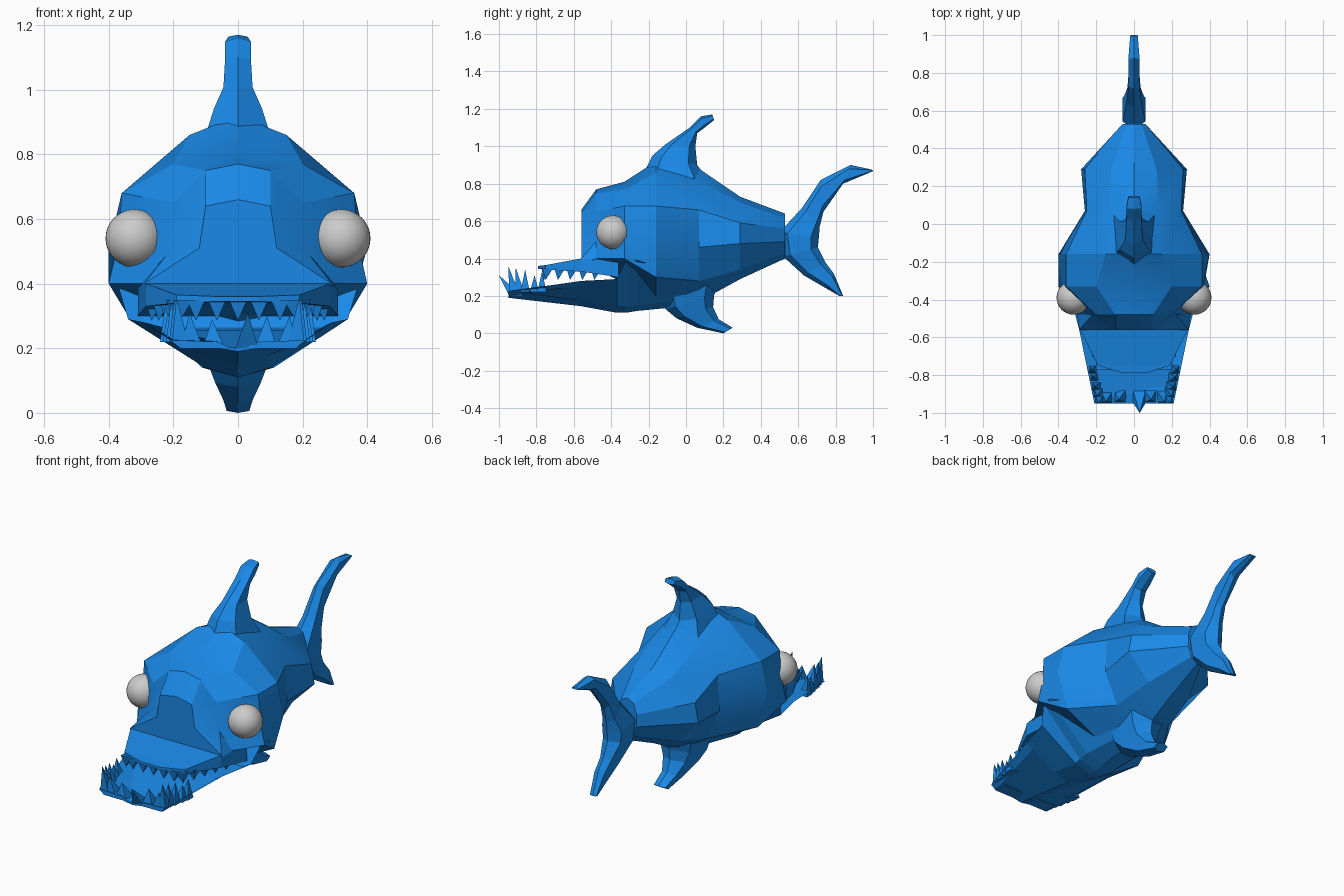
import bpy, bmesh, math
from mathutils import Vector

if "Cube" in bpy.data.objects:
    bpy.data.objects.remove(bpy.data.objects["Cube"])

blue = bpy.data.materials.new("blue_skin")
blue.diffuse_color = (0.01, 0.25, 0.8, 1)
blue.use_nodes = True
blue.node_tree.nodes["Principled BSDF"].inputs["Base Color"].default_value = blue.diffuse_color


def finish(name, bm):
    bmesh.ops.recalc_face_normals(bm, faces=bm.faces)
    me = bpy.data.meshes.new(name)
    bm.to_mesh(me)
    bm.free()
    me.materials.append(blue)
    ob = bpy.data.objects.new(name, me)
    bpy.context.collection.objects.link(ob)
    return ob


def loft(name, rings):
    bm = bmesh.new()
    vs = [[bm.verts.new(p) for p in r] for r in rings]
    n = len(vs[0])
    for a, b in zip(vs, vs[1:]):
        for i in range(n):
            j = (i + 1) % n
            bm.faces.new((a[i], a[j], b[j], b[i]))
    bm.faces.new(vs[0])
    bm.faces.new(vs[-1])
    return finish(name, bm)


def mirrored(y, half):
    """Closed ring from a right-hand half that starts and ends on x = 0."""
    return [(x, y, z) for x, z in half] + [(-x, y, z) for x, z in half[-2:0:-1]]


# Body: y, then half section from back ridge to belly
body_sections = [
    (-.56, [(0, .66), (.10, .64), (.12, .51), (.29, .40), (.27, .36), (0, .36)]),
    (-.48, [(0, .77), (.10, .75), (.20, .65), (.22, .49), (.30, .40), (0, .34)]),
    (-.33, [(0, .81), (.20, .77), (.36, .68), (.37, .53), (.40, .40), (0, .27)]),
    (-.16, [(0, .92), (.15, .86), (.36, .68), (.40, .51), (.34, .30), (0, .13)]),
    (.07, [(0, .88), (.13, .81), (.25, .66), (.26, .46), (.18, .28), (0, .17)]),
    (.29, [(0, .73), (.12, .70), (.26, .59), (.28, .48), (.14, .34), (0, .29)]),
    (.53, [(0, .64), (.04, .62), (.06, .56), (.06, .49), (.04, .43), (0, .40)]),
]
body = loft("body", [mirrored(y, h) for y, h in body_sections])
bpy.context.view_layer.objects.active = body
body.select_set(True)
bpy.ops.object.shade_smooth_by_angle(angle=math.radians(24))

# Lower jaw: y, half width, rim height, keel height
jaw_sections = [(-.95, .21, .225, .19), (-.56, .29, .28, .145), (-.37, .34, .29, .11),
                (-.32, .37, .39, .11), (-.26, .38, .39, .12), (.05, .18, .30, .15)]
loft("lower_jaw", [mirrored(y, [(0, zt - .025), (w * .85, zt - .025), (w, zt),
                                (w * .3, zb + .03), (0, zb)])
                   for y, w, zt, zb in jaw_sections])

# Upper lip: y, half width, top, underside
lip_sections = [(-.36, .31, .40, .30), (-.56, .285, .40, .33),
                (-.75, .19, .365, .34), (-.79, .06, .36, .345)]
loft("upper_lip", [mirrored(y, [(0, t), (w, t), (w, b), (0, b)])
                   for y, w, t, b in lip_sections])


# Fins: leading-edge point, trailing-edge point, half thickness
def fin(name, sections):
    rings = []
    for y0, z0, y1, z1, t in sections:
        a, b = Vector((0, y0, z0)), Vector((0, y1, z1))
        side = Vector((t, 0, 0))
        p, q = a.lerp(b, .2), a.lerp(b, .8)
        rings.append([a, p + side, q + side, b, q - side, p - side])
    loft(name, rings)


fin("dorsal_fin", [(-.24, .83, .12, .82, .11), (-.18, .95, .06, .90, .075),
                   (-.11, 1.01, .05, 1.0, .045), (.02, 1.10, .06, 1.07, .04),
                   (.08, 1.16, .10, 1.10, .04), (.14, 1.17, .15, 1.14, .03)])
fin("tail_fin", [(.995, .875, 1.0, .867, .02), (.88, .90, .84, .80, .03),
                 (.72, .82, .735, .65, .03), (.62, .67, .715, .57, .04),
                 (.50, .54, .71, .51, .06), (.52, .41, .705, .46, .055),
                 (.63, .31, .745, .38, .035), (.75, .24, .79, .32, .03),
                 (.82, .20, .84, .20, .02)])
fin("belly_fin", [(-.13, .20, .17, .27, .11), (-.11, .13, .15, .20, .09),
                  (-.05, .08, .145, .14, .07), (.06, .03, .175, .075, .045),
                  (.20, 0, .25, .03, .035)])

# Teeth: pyramids given by base centre, tip and base radius
teeth = bmesh.new()


def tooth(base, tip, r):
    b, t = Vector(base), Vector(tip)
    ring = [teeth.verts.new(b + Vector((dx * r, dy * r, 0)))
            for dx, dy in ((1, 1), (-1, 1), (-1, -1), (1, -1))]
    top = teeth.verts.new(t)
    teeth.faces.new(ring)
    for i in range(4):
        teeth.faces.new((ring[i], ring[(i + 1) % 4], top))


# front row, with one tooth leaning forward
for x, y, z in ((-.15, -.94, .31), (-.08, -.93, .29), (.03, -1.0, .31),
                (.09, -.93, .30), (.16, -.94, .30)):
    tooth((x * .95, -.91, .20), (x, y, z), .035)
for s in (-1, 1):
    # lower side rows
    for y, z in ((-.95, .36), (-.91, .35), (-.86, .34), (-.81, .31), (-.77, .33)):
        w = .21 + (y + .95) * .2
        tooth((s * (w - .03), min(y, -.92) + .03 if y < -.9 else y, .22),
              (s * (w - .02), y, z), .025)
    # upper side rows
    for i in range(5):
        y = -.74 + i * .065
        w = .17 + i * .022
        tooth((s * w, y, .35), (s * (w + .01), y - .01, .285), .03)
# upper front row
for i in range(-2, 3):
    tooth((i * .065, -.745, .35), (i * .065, -.76, .285), .028)
finish("teeth", teeth)

# Eyes
for s, side in ((-1, "left"), (1, "right")):
    bpy.ops.mesh.primitive_uv_sphere_add(segments=32, ring_count=16, radius=.09,
                                         location=(s * .32, -.39, .54))
    eye = bpy.context.object
    eye.name = side + "_eye"
    bpy.ops.object.shade_smooth()
